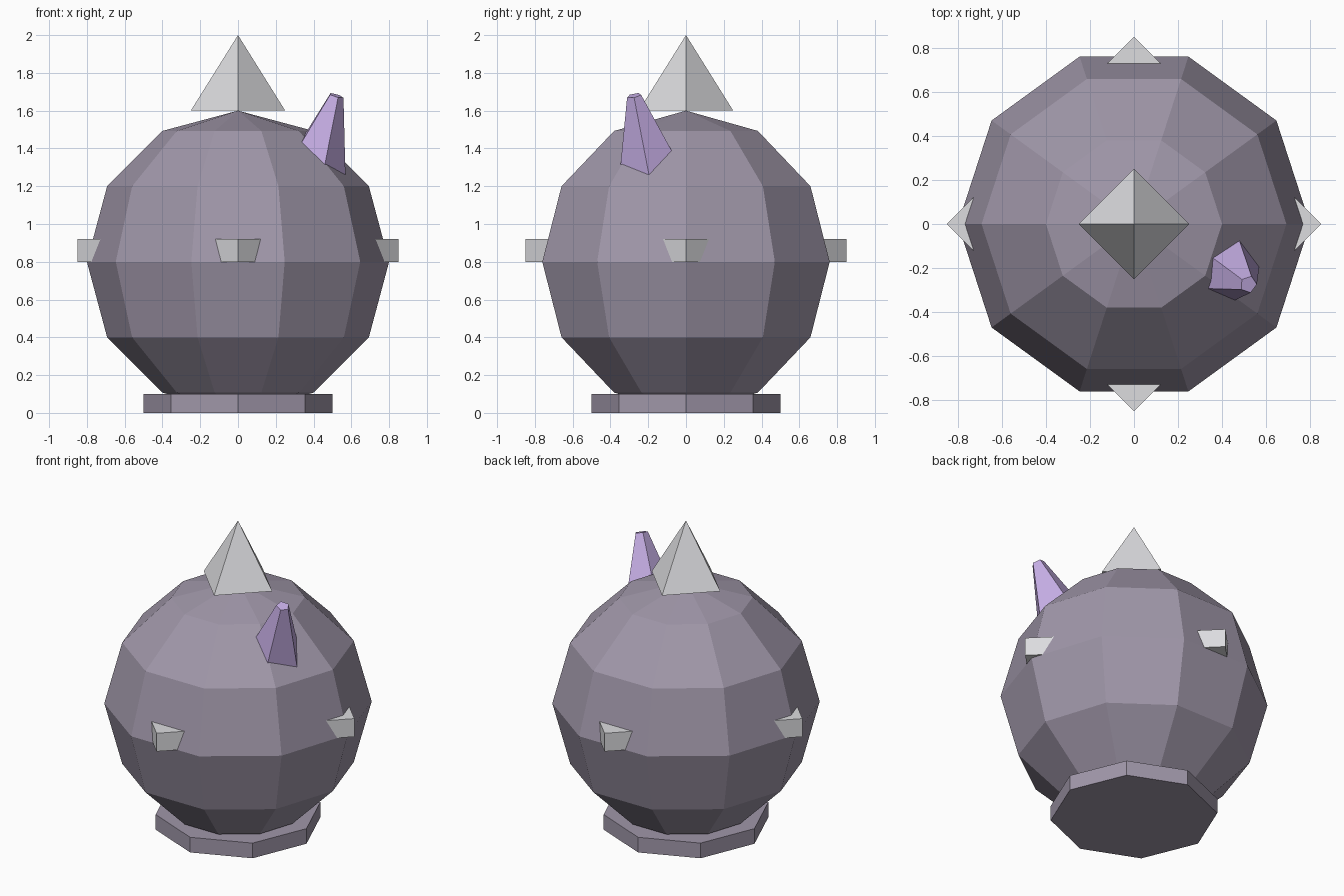
import bpy, bmesh, math
from mathutils import Matrix, Euler

if "Cube" in bpy.data.objects:
    bpy.data.objects.remove(bpy.data.objects["Cube"])


def material(name, rgb):
    """Flat material from 0-255 display colour, stored linear."""
    m = bpy.data.materials.new(name)
    lin = [((c / 255 + 0.055) / 1.055) ** 2.4 for c in rgb]
    m.diffuse_color = (*lin, 1)
    m.use_nodes = True
    m.node_tree.nodes["Principled BSDF"].inputs["Base Color"].default_value = m.diffuse_color
    return m


DUSTY = material("dusty_mauve", (160, 151, 169))
LILAC = material("lilac", (198, 174, 229))
SILVER = material("pale_silver", (220, 220, 223))


def lathe(name, rings, sides, mat, loc=(0, 0, 0), rot=(0, 0, 0)):
    """Flat-sided solid from (radius, z) rings; radius 0 makes a pole."""
    bm = bmesh.new()
    loops = []
    for r, z in rings:
        n = sides if r > 0 else 1
        loops.append([bm.verts.new((r * math.cos(math.tau * i / sides),
                                    r * math.sin(math.tau * i / sides), z))
                      for i in range(n)])
    for a, b in zip(loops, loops[1:]):
        for i in range(sides):
            j = (i + 1) % sides
            quad = [a[i % len(a)], a[j % len(a)], b[j % len(b)], b[i % len(b)]]
            bm.faces.new(list(dict.fromkeys(quad)))
    # Close any open ends
    for loop in (loops[0], loops[-1]):
        if len(loop) > 1:
            bm.faces.new(loop)
    bmesh.ops.recalc_face_normals(bm, faces=bm.faces)
    bm.transform(Matrix.Translation(loc) @ Euler(rot).to_matrix().to_4x4())
    me = bpy.data.meshes.new(name)
    bm.to_mesh(me)
    bm.free()
    me.materials.append(mat)
    ob = bpy.data.objects.new(name, me)
    bpy.context.collection.objects.link(ob)
    return ob


# Round body: ten segments, six bands
R = 0.8
arc = [(R * math.sin(math.pi * k / 6) if 0 < k < 6 else 0,
        R - R * math.cos(math.pi * k / 6)) for k in range(7)]
lathe("body", arc, 10, DUSTY)

# Octagonal foot
lathe("foot", [(0.5, 0), (0.5, 0.1)], 8, DUSTY)

# Pyramid on the crown
lathe("top_spike", [(0.25, 1.6), (0, 2.0)], 4, SILVER)

# Square belt whose four corners poke through the body
lathe("belt_studs", [(0.85, 0.8), (0.85, 0.92)], 4, SILVER)

# Blunt leaning horn
lathe("horn", [(0.2, -0.25), (0.04, 0.25)], 5, LILAC,
      loc=(0.45, -0.225, 1.445), rot=(0.2, 0.29, 0))
